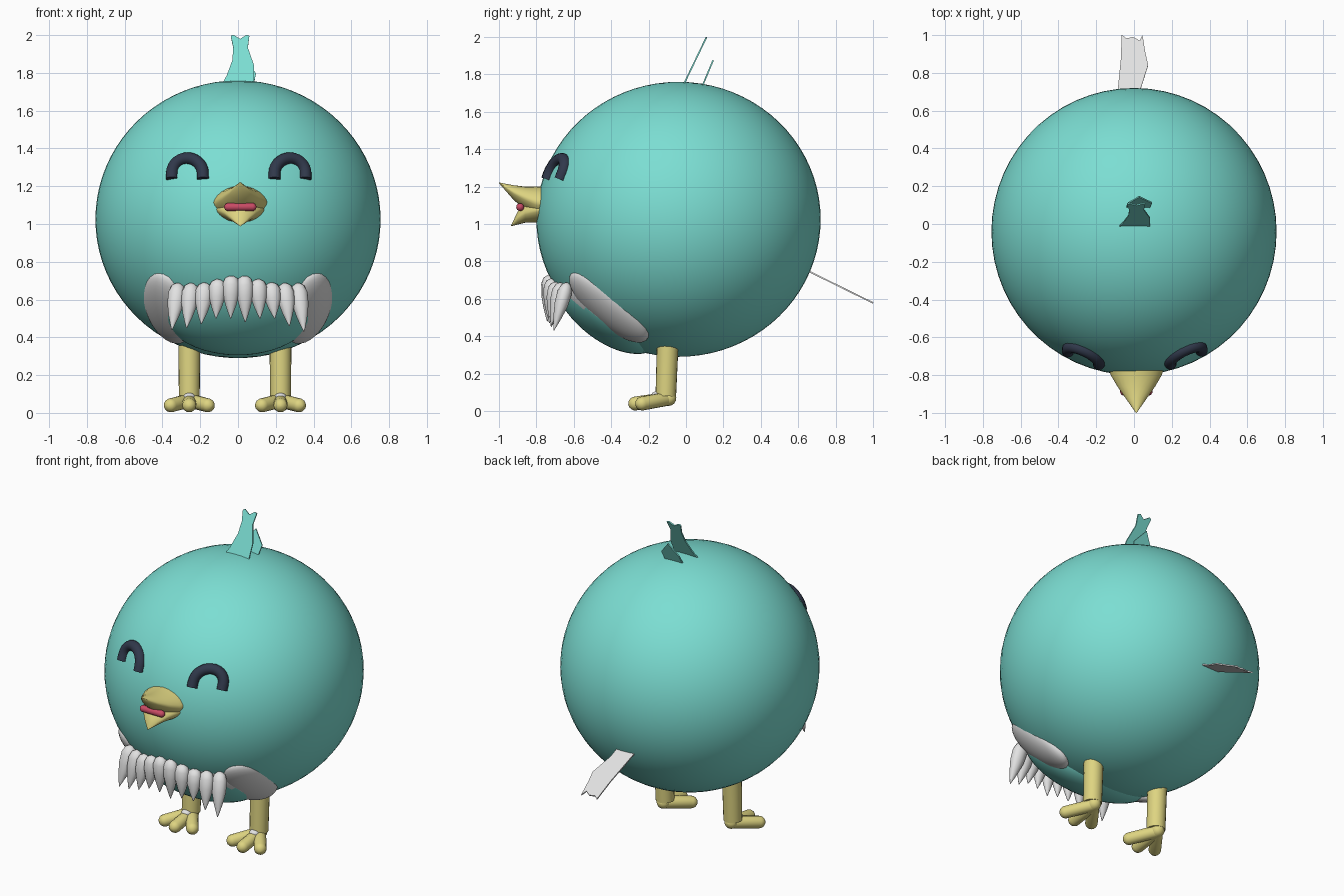
import bpy, bmesh, math
from mathutils import Vector, Matrix

cube = bpy.data.objects.get("Cube")
if cube:
    bpy.data.objects.remove(cube, do_unlink=True)


def material(name, rgb):
    m = bpy.data.materials.new(name)
    m.use_nodes = True
    m.diffuse_color = (*rgb, 1)
    m.node_tree.nodes["Principled BSDF"].inputs["Base Color"].default_value = (*rgb, 1)
    return m


TEAL = material("teal", (0.20, 0.73, 0.65))
YELLOW = material("yellow", (0.73, 0.66, 0.22))
WHITE = material("white", (0.76, 0.76, 0.76))
NAVY = material("navy", (0.03, 0.04, 0.07))
PINK = material("pink", (0.58, 0.07, 0.13))

CENTRE = Vector((0, -0.04, 1.025))
SIZE = Vector((0.755, 0.76, 0.735))


def finish(name, bm, mats, smooth=True):
    bmesh.ops.recalc_face_normals(bm, faces=bm.faces[:])
    mesh = bpy.data.meshes.new(name)
    bm.to_mesh(mesh)
    bm.free()
    for m in mats:
        mesh.materials.append(m)
    for p in mesh.polygons:
        p.use_smooth = smooth
    ob = bpy.data.objects.new(name, mesh)
    bpy.context.collection.objects.link(ob)
    return ob


def ellipsoid(name, centre, axes, mats, segs=32):
    """Sphere stretched along three axis vectors."""
    bm = bmesh.new()
    bmesh.ops.create_uvsphere(bm, u_segments=segs, v_segments=segs * 2 // 3, radius=1)
    for v in bm.verts:
        v.co = Vector(centre) + sum((a * c for a, c in zip(axes, v.co)), Vector())
    return finish(name, bm, mats)


def loft(name, pts, radii, mat, side=(1, 0, 0), axis=None, power=1, n=16):
    """Skin of oval rings along a path; radii are (sideways, upright) pairs."""
    bm = bmesh.new()
    pts = [Vector(p) for p in pts]
    rings = []
    for i, (p, (rw, rh)) in enumerate(zip(pts, radii)):
        t = Vector(axis) if axis else pts[min(i + 1, len(pts) - 1)] - pts[max(i - 1, 0)]
        t.normalize()
        s = Vector(side)
        s = (s - t * s.dot(t)).normalized()
        u = t.cross(s)
        ring = []
        for k in range(n):
            a = math.tau * k / n
            h = math.copysign(abs(math.sin(a)) ** power, math.sin(a))
            ring.append(bm.verts.new(p + s * rw * math.cos(a) + u * rh * h))
        rings.append(ring)
    for r, q in zip(rings, rings[1:]):
        for k in range(n):
            bm.faces.new((r[k], r[(k + 1) % n], q[(k + 1) % n], q[k]))
    bm.faces.new(rings[0])
    bm.faces.new(rings[-1])
    ob = finish(name, bm, [mat])
    bpy.ops.object.select_all(action="DESELECT")
    ob.select_set(True)
    bpy.context.view_layer.objects.active = ob
    bpy.ops.object.shade_smooth_by_angle(angle=math.radians(60))
    return ob


def capsule(name, a, b, r, mat, side=(1, 0, 0)):
    a, b = Vector(a), Vector(b)
    d = (b - a).normalized()
    angles = [math.radians(x) for x in (3, 25, 50, 70, 90)]
    pts = [a - d * r * math.cos(t) for t in angles]
    pts += [b + d * r * math.cos(t) for t in reversed(angles)]
    rad = [(r * math.sin(t),) * 2 for t in angles]
    return loft(name, pts, rad + rad[::-1], mat, side)


def plume(name, outline, base, tip, mat):
    """Thin flat feather; outline is (x, fraction from base to tip)."""
    bm = bmesh.new()
    base, tip = Vector(base), Vector(tip)
    d = tip - base
    thick = d.cross(Vector((1, 0, 0))).normalized() * 0.004
    front, back = [[bm.verts.new(base + d * f + Vector((x, 0, 0)) + thick * s)
                    for x, f in outline] for s in (-1, 1)]
    bm.faces.new(front)
    bm.faces.new(back[::-1])
    for i in range(len(front)):
        j = (i + 1) % len(front)
        bm.faces.new((front[i], back[i], back[j], front[j]))
    return finish(name, bm, [mat], False)


def skin(x, z, lift=0):
    """Point on the front of the body."""
    q = 1 - (x / SIZE.x) ** 2 - ((z - CENTRE.z) / SIZE.z) ** 2
    return Vector((x, CENTRE.y - SIZE.y * math.sqrt(q) - lift, z))


# Round body
ellipsoid("body", CENTRE, [Vector((SIZE.x, 0, 0)), Vector((0, SIZE.y, 0)),
                           Vector((0, 0, SIZE.z))], [TEAL], 60)

# Belly bulge, white above a sloping line
slope = math.radians(50)
out = Vector((0, -math.cos(slope), -math.sin(slope)))
along = Vector((0, -math.sin(slope), math.cos(slope)))
bib = ellipsoid("belly_bulge", CENTRE + out * 0.59,
                [Vector((0.42, 0, 0)), along * 0.35, out * 0.19], [TEAL, WHITE], 48)
for p in bib.data.polygons:
    p.material_index = int(p.center.z + 0.58 * p.center.y > 0.234)

# White lobes at the ends of the ruff
for label, s in (("left", 1), ("right", -1)):
    n = Vector((s * 0.385, -0.39, -0.49)).normalized()
    d = Vector((s * 0.03, -0.34, 0.33))
    d = (d - n * d.dot(n)).normalized()
    ellipsoid(label + "_ruff_lobe", CENTRE + n * 0.70,
              [d * 0.27, n.cross(d) * 0.15, n * 0.075], [WHITE])

# Hanging ruff feathers
tips = (0.44, 0.45, 0.47, 0.50, 0.50, 0.48, 0.50, 0.50, 0.46, 0.43)
for i, low in enumerate(tips):
    x = -0.34 + 0.0755 * i
    top = 0.685 + 0.05 * max(0, 1 - abs(x) / 0.2)
    root = skin(x * 0.93, top)
    tip = Vector((x * 1.03, -0.742 + 0.3 * x * x, low))
    steps = (0, 0.06, 0.2, 0.45, 0.7, 0.88, 1)
    sizes = (0.012, 0.034, 0.046, 0.043, 0.028, 0.013, 0.002)
    loft(f"ruff_feather_{i + 1}", [root.lerp(tip, f) for f in steps],
         [(r, r * 0.85) for r in sizes], WHITE, n=12)

# Smiling eyes
for label, cx in (("left", 0.275), ("right", -0.268)):
    arc = [(cx + 0.082, 1.238)]
    arc += [(cx + 0.082 * math.cos(math.pi * k / 14),
             1.268 + 0.08 * math.sin(math.pi * k / 14)) for k in range(15)]
    arc.append((cx - 0.082, 1.238))
    loft(label + "_eye", [skin(x, z) for x, z in arc], [(0.032, 0.032)] * len(arc),
         NAVY, side=(0, 1, 0), n=14)

# Beak and mouth
BX = 0.012
upper = [(-0.74, 1.11, 0.155, 0.095), (-0.8, 1.115, 0.135, 0.085), (-0.86, 1.138, 0.1, 0.062),
         (-0.92, 1.167, 0.058, 0.04), (-1.0, 1.22, 0.002, 0.002)]
lower = [(-0.74, 1.08, 0.14, 0.075), (-0.8, 1.075, 0.122, 0.068), (-0.86, 1.06, 0.085, 0.053),
         (-0.9, 1.032, 0.048, 0.035), (-0.935, 0.99, 0.002, 0.002)]
for label, rows in (("upper_beak", upper), ("lower_beak", lower)):
    loft(label, [(BX, y, z) for y, z, _, _ in rows], [(w, h) for _, _, w, h in rows],
         YELLOW, axis=(0, -1, 0), power=1.3, n=24)
capsule("mouth", (BX - 0.065, -0.887, 1.09), (BX + 0.065, -0.887, 1.09), 0.021,
        PINK, side=(0, 1, 0))

# Legs and three-toed feet
for label, x in (("left", 0.225), ("right", -0.258)):
    loft(label + "_leg", [(x, -0.098, 0.355), (x, -0.108, 0.08)],
         [(0.058, 0.058), (0.055, 0.055)], YELLOW, n=20)
    capsule(label + "_heel", (x, -0.092, 0.068), (x, -0.14, 0.062), 0.04, YELLOW)
    ellipsoid(label + "_ankle_cap", (x, -0.15, 0.085),
              [Vector((0.032, 0, 0)), Vector((0, 0.035, 0)), Vector((0, 0, 0.022))], [WHITE], 16)
    for toe, dx, y in (("outer", 0.098, -0.235), ("middle", 0, -0.272), ("inner", -0.098, -0.235)):
        capsule(f"{label}_{toe}_toe", (x, -0.1, 0.065), (x + dx, y, 0.04), 0.037, YELLOW)

# Head crest
plume("front_crest", [(-0.09, 0), (-0.06, 0.2), (-0.03, 0.5), (-0.025, 0.75), (-0.038, 0.98),
                      (-0.025, 1), (0.012, 0.92), (0.045, 1), (0.06, 0.98), (0.052, 0.75),
                      (0.085, 0.4), (0.085, 0)], (0, -0.02, 1.73), (0, 0.11, 2.0), TEAL)
plume("rear_crest", [(-0.05, 0), (-0.035, 0.5), (0.0, 0.8), (0.022, 1), (0.05, 0.8),
                     (0.09, 0.5), (0.075, 0)], (0.005, 0.08, 1.72), (0.005, 0.145, 1.875), TEAL)

# Tail feather
plume("tail", [(-0.095, 0), (-0.07, 0.65), (-0.065, 1), (-0.04, 0.95), (-0.005, 0.97),
               (0.03, 0.92), (0.045, 1), (0.06, 0.75), (0.075, 0.58), (0.035, 0.25), (0.03, 0)],
      (0, 0.62, 0.765), (0, 1.0, 0.578), WHITE)
